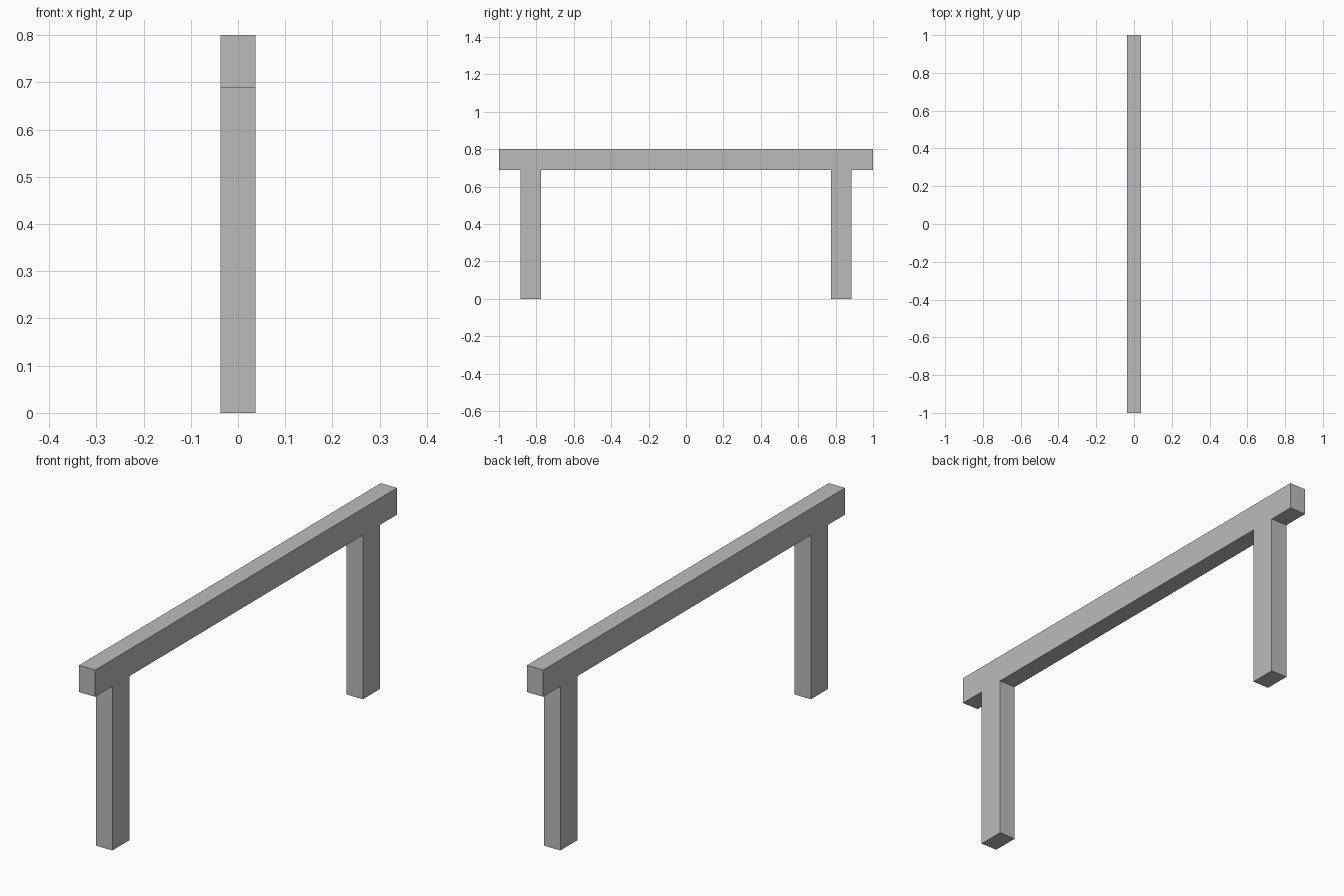
import bpy
import bmesh

cube = bpy.data.objects.get("Cube")
if cube:
    bpy.data.objects.remove(cube, do_unlink=True)

WIDTH = 0.075        # thickness along x
HEIGHT = 0.8
BEAM_BOTTOM = 0.688
LEG_OUTER, LEG_INNER = 0.886, 0.774

# Plain grey finish
grey = bpy.data.materials.new("plain_grey")
grey.use_nodes = True
colour = (0.5, 0.5, 0.5, 1)
grey.diffuse_color = colour
grey.node_tree.nodes["Principled BSDF"].inputs["Base Color"].default_value = colour

# Half outline of beam and leg (y, z), mirrored to the other end
half = [(1, HEIGHT), (1, BEAM_BOTTOM), (LEG_OUTER, BEAM_BOTTOM),
        (LEG_OUTER, 0), (LEG_INNER, 0), (LEG_INNER, BEAM_BOTTOM)]
outline = half + [(-y, z) for y, z in reversed(half)]

# Extrude the outline across the width
bm = bmesh.new()
face = bm.faces.new([bm.verts.new((-WIDTH / 2, y, z)) for y, z in outline])
extruded = bmesh.ops.extrude_face_region(bm, geom=[face])["geom"]
bmesh.ops.translate(bm, vec=(WIDTH, 0, 0),
                    verts=[g for g in extruded if isinstance(g, bmesh.types.BMVert)])
bmesh.ops.recalc_face_normals(bm, faces=bm.faces)

mesh = bpy.data.meshes.new("beam_with_legs")
bm.to_mesh(mesh)
bm.free()
mesh.materials.append(grey)
frame = bpy.data.objects.new("beam_with_legs", mesh)
bpy.context.collection.objects.link(frame)
